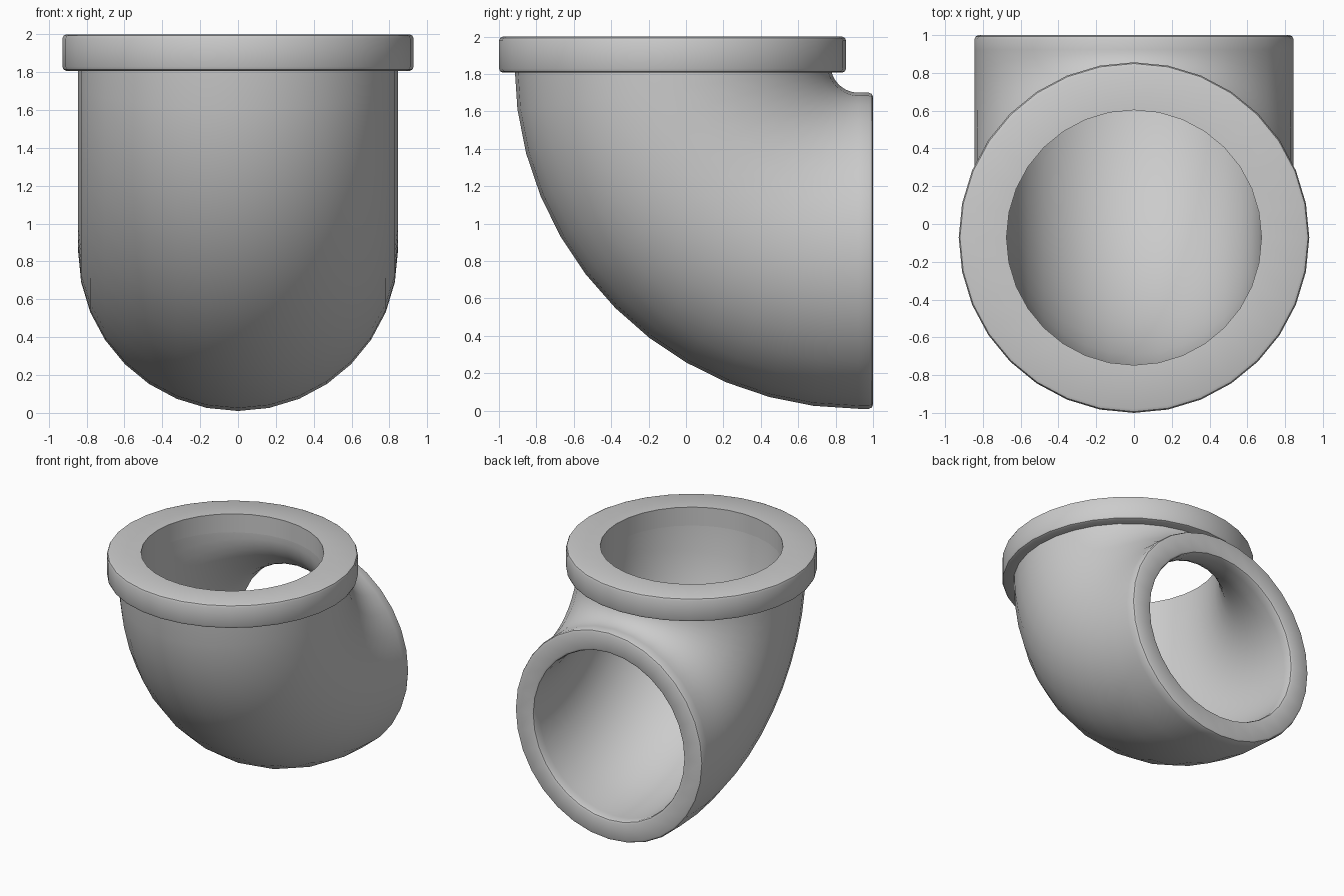
import bpy, bmesh
from math import sin, cos, pi, radians
from mathutils import Vector

cube = bpy.data.objects.get("Cube")
if cube:
    bpy.data.objects.remove(cube)

SIDES = 32
OUTER, BORE = 0.845, 0.675
FLANGE = 0.928
AXIS_Y = -0.072                     # vertical axis of the top opening
BEND = 0.995                        # radius of the bend's centre line
PIVOT = Vector((0, AXIS_Y + BEND, 1.85))

metal = bpy.data.materials.new("plain grey")
metal.use_nodes = True
grey = (0.6, 0.6, 0.6, 1)
metal.diffuse_color = grey
metal.node_tree.nodes["Principled BSDF"].inputs["Base Color"].default_value = grey


def ring(centre, tilt, radius):
    """Circle of points; tilt 0 lies flat, tilt 90 degrees faces the back."""
    side, across = Vector((1, 0, 0)), Vector((0, cos(tilt), sin(tilt)))
    return [centre + radius * (cos(a) * side + sin(a) * across)
            for a in (2 * pi * i / SIDES for i in range(SIDES))]


def skin(name, rings):
    """Bridge successive rings into a smooth shell."""
    bm = bmesh.new()
    rows = [[bm.verts.new(p) for p in r] for r in rings]
    for low, high in zip(rows, rows[1:]):
        for i in range(SIDES):
            j = (i + 1) % SIDES
            bm.faces.new((low[i], low[j], high[j], high[i]))
    mesh = bpy.data.meshes.new(name)
    bm.to_mesh(mesh)
    bm.free()
    mesh.materials.append(metal)
    obj = bpy.data.objects.new(name, mesh)
    bpy.context.collection.objects.link(obj)
    bpy.ops.object.select_all(action='DESELECT')
    obj.select_set(True)
    bpy.context.view_layer.objects.active = obj
    bpy.ops.object.shade_smooth_by_angle(angle=radians(35))
    return obj


def bend(radius, steps=12):
    """Rings that sweep from the top opening round to the back."""
    turns = [pi / 2 * i / steps for i in range(steps + 1)]
    return [ring(PIVOT + BEND * Vector((0, -cos(t), -sin(t))), t, radius)
            for t in turns]


def back_ring(y, radius):
    return ring(Vector((0, y, PIVOT.z - BEND)), pi / 2, radius)


# Bent pipe: outer wall, rounded back lip, then the bore back up to the top
R = 0.022
lip = [back_ring(1 - R, OUTER), back_ring(1 - R * 0.3, OUTER - R * 0.3),
       back_ring(1, OUTER - R), back_ring(1, BORE + R),
       back_ring(1 - R * 0.3, BORE + R * 0.3), back_ring(1 - R, BORE)]
skin("elbow_pipe", bend(OUTER) + lip + bend(BORE)[::-1])

# Collar round the top opening: rounded rim, flat top, sharp bore edge
profile = [(OUTER - 0.05, 1.807), (FLANGE - R, 1.807),
           (FLANGE - R * 0.3, 1.807 + R * 0.3), (FLANGE, 1.807 + R),
           (FLANGE, 2 - R), (FLANGE - R * 0.3, 2 - R * 0.3),
           (FLANGE - R, 2), (BORE, 2), (BORE, PIVOT.z)]
skin("top_flange", [ring(Vector((0, AXIS_Y, z)), 0, r) for r, z in profile])
